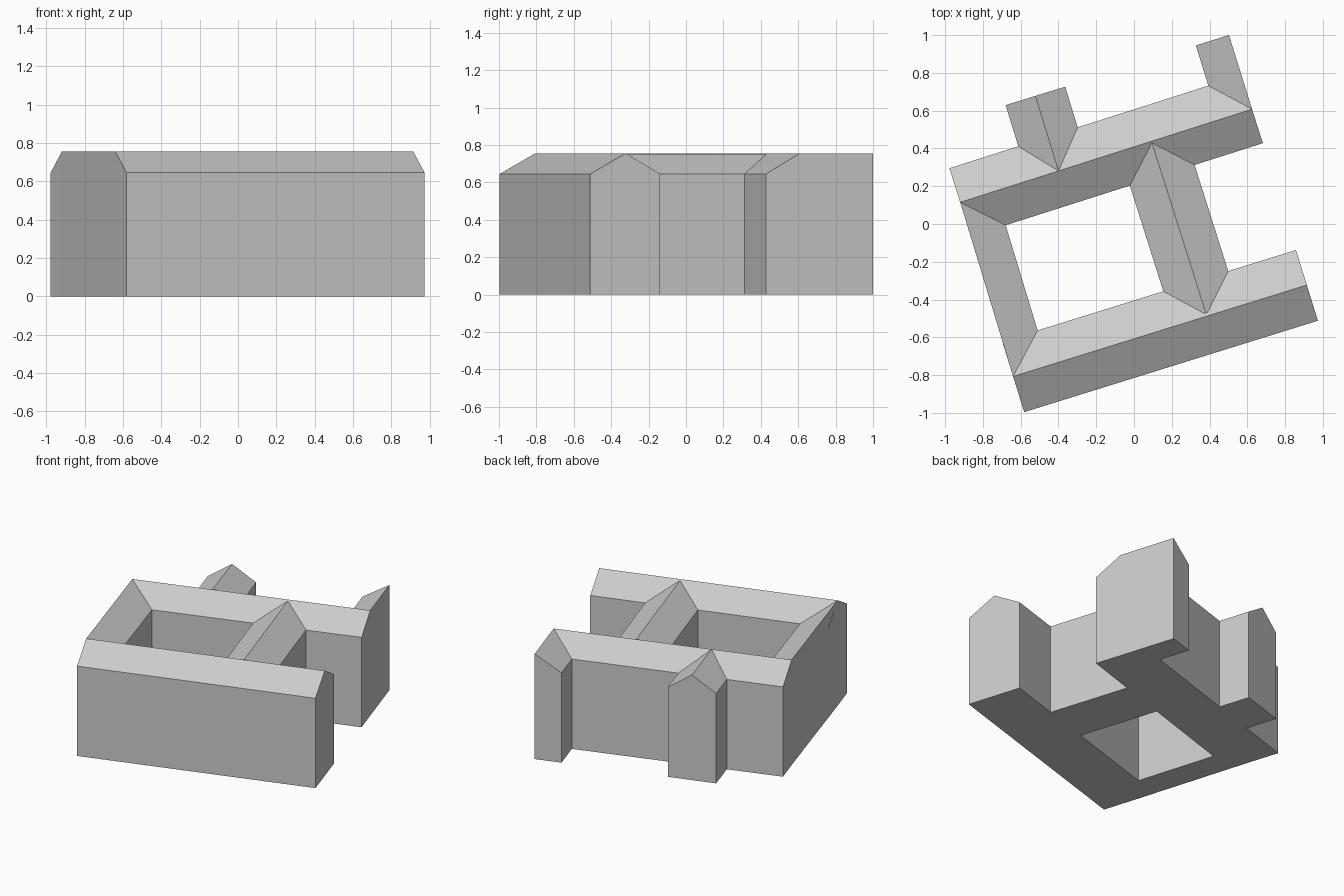
import bpy, bmesh
from mathutils import Vector

cube = bpy.data.objects.get("Cube")
if cube:
    bpy.data.objects.remove(cube, do_unlink=True)

# One plain grey for walls and roofs
GREY = (0.6, 0.6, 0.6, 1.0)
grey = bpy.data.materials.new("plain_grey")
grey.use_nodes = True
grey.diffuse_color = GREY
grey.node_tree.nodes["Principled BSDF"].inputs["Base Color"].default_value = GREY

EAVE, RIDGE = 0.645, 0.755


def wing(name, start, end, left, right, ridge=RIDGE):
    """Extrude a pitched-roof section along its ridge; a zero side is a tall flat wall."""
    start, end = Vector((*start, 0)), Vector((*end, 0))
    along = end - start
    side = Vector((along.y, -along.x, 0)).normalized()
    section = [(-left, 0)]
    if left:
        section.append((-left, EAVE))
    section.append((0, ridge))
    if right:
        section.append((right, EAVE))
    section.append((right, 0))

    bm = bmesh.new()
    gable = bm.faces.new([bm.verts.new(start + side * s + Vector((0, 0, z)))
                          for s, z in section])
    grown = bmesh.ops.extrude_face_region(bm, geom=[gable], use_keep_orig=True)
    moved = [v for v in grown["geom"] if isinstance(v, bmesh.types.BMVert)]
    bmesh.ops.translate(bm, verts=moved, vec=along)
    bmesh.ops.recalc_face_normals(bm, faces=bm.faces)
    mesh = bpy.data.meshes.new(name)
    bm.to_mesh(mesh)
    bm.free()
    mesh.materials.append(grey)
    bpy.context.collection.objects.link(bpy.data.objects.new(name, mesh))


# Two long parallel wings
wing("front_wing", (-0.64, -0.807), (0.915, -0.323), 0.194, 0.198)
wing("back_wing", (-0.92, 0.115), (0.625, 0.608), 0.189, 0.189)

# Cross wing closing the courtyard
wing("middle_wing", (0.095, 0.43), (0.38, -0.47), 0.18, 0.18, 0.75)

# Half-roofed wings with a tall outer wall
wing("courtyard_side_wing", (-0.92, 0.115), (-0.64, -0.807), 0.195, 0)
wing("back_corner_wing", (0.625, 0.608), (0.503, 1.0), 0.184, 0)

# Short gabled projection at the back
wing("back_projection", (-0.40, 0.282), (-0.522, 0.678), 0.165, 0.165)
